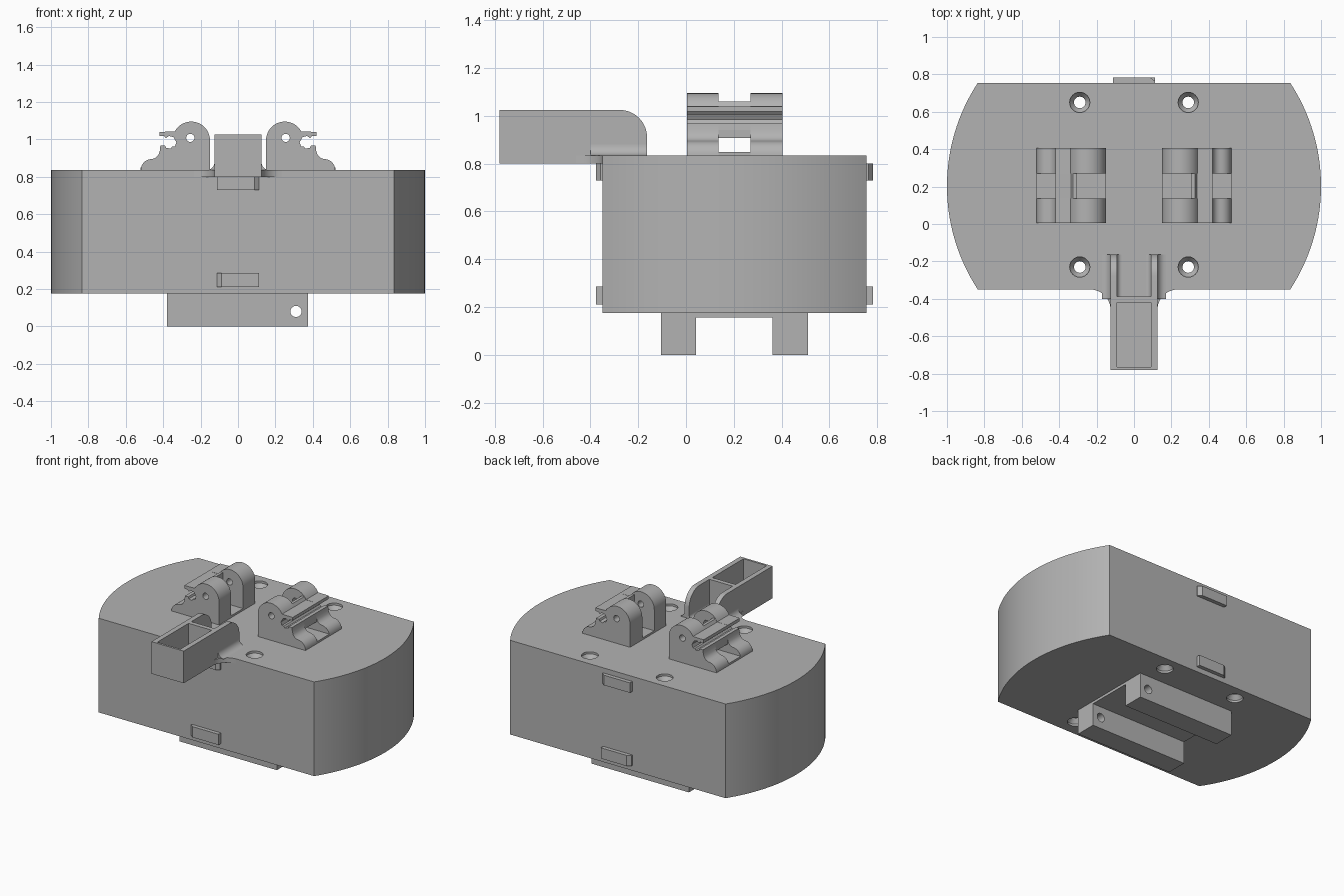
import bpy, bmesh
from math import sin, cos, radians, asin, degrees
from mathutils import Vector

cube = bpy.data.objects.get("Cube")
if cube:
    bpy.data.objects.remove(cube, do_unlink=True)

grey = bpy.data.materials.new("plain grey")
grey.use_nodes = True
tone = (0.45, 0.45, 0.45, 1)
grey.diffuse_color = tone
bsdf = grey.node_tree.nodes["Principled BSDF"]
bsdf.inputs["Base Color"].default_value = tone
bsdf.inputs["Roughness"].default_value = 0.6


def finish(name, bm):
    bmesh.ops.recalc_face_normals(bm, faces=bm.faces)
    mesh = bpy.data.meshes.new(name)
    bm.to_mesh(mesh)
    bm.free()
    mesh.materials.append(grey)
    obj = bpy.data.objects.new(name, mesh)
    bpy.context.collection.objects.link(obj)
    return obj


def prism(name, outline, axis, lo, hi):
    """Extrude a 2D outline along an axis; outlines are (y,z), (x,z) or (x,y)."""
    bm = bmesh.new()
    verts = []
    for a, b in outline:
        p = [a, b]
        p.insert("xyz".index(axis), lo)
        verts.append(bm.verts.new(p))
    face = bm.faces.new(verts)
    new = bmesh.ops.extrude_face_region(bm, geom=[face])["geom"]
    step = Vector([hi - lo if c == axis else 0 for c in "xyz"])
    bmesh.ops.translate(bm, vec=step, verts=[v for v in new if isinstance(v, bmesh.types.BMVert)])
    return finish(name, bm)


def box(name, x0, x1, y0, y1, z0, z1):
    return prism(name, [(x0, y0), (x1, y0), (x1, y1), (x0, y1)], "z", z0, z1)


def arc(cx, cy, r, start, end, n=16):
    angles = [radians(start + (end - start) * i / n) for i in range(n + 1)]
    return [(cx + r * cos(a), cy + r * sin(a)) for a in angles]


def activate(obj):
    bpy.ops.object.select_all(action="DESELECT")
    obj.select_set(True)
    bpy.context.view_layer.objects.active = obj


def cut(obj, cutter):
    mod = obj.modifiers.new("cut", "BOOLEAN")
    mod.operation = "DIFFERENCE"
    mod.solver = "EXACT"
    mod.object = cutter
    activate(obj)
    bpy.ops.object.modifier_apply(modifier=mod.name)
    bpy.data.objects.remove(cutter, do_unlink=True)


def smooth(obj):
    activate(obj)
    bpy.ops.object.shade_smooth_by_angle(angle=radians(30))


def screw_hole(x, y):
    """Spun profile of a through hole countersunk at both ends."""
    bm = bmesh.new()
    profile = [(0, 0.1), (0.054, 0.1), (0.054, 0.19), (0.031, 0.22),
               (0.031, 0.79), (0.054, 0.82), (0.054, 0.9), (0, 0.9)]
    rings = [[bm.verts.new((x + r * cos(radians(a)), y + r * sin(radians(a)), z))
              for a in range(0, 360, 15)] for r, z in profile[1:-1]]
    for low, high in zip(rings, rings[1:]):
        for i in range(len(low)):
            j = (i + 1) % len(low)
            bm.faces.new((low[i], low[j], high[j], high[i]))
    bm.faces.new(rings[0])
    bm.faces.new(rings[-1])
    return finish("hole_cutter", bm)


# Main housing: flat front and back, bowed ends
MID, HALF, BASE, TOP = 0.2025, 0.5525, 0.175, 0.835
R = 1.0075
sweep = degrees(asin(HALF / R))
outline = arc(1 - R, MID, R, -sweep, sweep, 32) + arc(R - 1, MID, R, 180 - sweep, 180 + sweep, 32)
housing = prism("housing", outline, "z", BASE, TOP)
for x in (-0.29, 0.29):
    for y in (-0.23, 0.65):
        cut(housing, screw_hole(x, y))
smooth(housing)

# Latch tabs, each chamfered at one end
for label, wall, out in (("front", -0.35, -0.377), ("back", 0.755, 0.782)):
    for level, z0, z1, s in (("upper", 0.73, 0.80, 1), ("lower", 0.21, 0.285, -1)):
        shape = [(-0.113 * s, wall), (-0.113 * s, out), (0.088 * s, out),
                 (0.113 * s, wall + (out - wall) * 0.3), (0.113 * s, wall)]
        prism(f"{label}_{level}_tab", shape, "z", z0, z1)

# Underside rails with a cross pin hole, joined by a thin plate
for label, y0, y1 in (("front", -0.105, 0.042), ("back", 0.362, 0.51)):
    rail = box(label + "_rail", -0.38, 0.375, y0, y1, 0, BASE)
    cut(rail, prism("pin_cutter", arc(0.31, 0.08, 0.03, 0, 345, 23), "y", y0 - 0.1, y1 + 0.1))
    smooth(rail)
box("rail_plate", -0.38, 0.375, 0.042, 0.362, 0.157, BASE)

# Front arm: open-topped box with two rounded cheeks running onto the lid
arm = box("arm_box", -0.125, 0.125, -0.78, -0.388, 0.80, 1.025)
cut(arm, box("pocket_cutter", -0.09, 0.09, -0.765, -0.42, 0.83, 1.2))
cheek_side = [(-0.388, 0.80), (-0.35, 0.80), (-0.35, 0.835), (-0.163, 0.835)] \
    + arc(-0.278, 0.91, 0.115, 0, 90) + [(-0.388, 1.025)]
for label, s in (("left", 1), ("right", -1)):
    smooth(prism(label + "_cheek", cheek_side, "x", 0.09 * s, 0.125 * s))
    outer = [(0.125 * s, TOP)] + [(x * s, z) for x, z in arc(0.17, TOP + 0.045, 0.045, 180, 270, 8)]
    smooth(prism(label + "_outer_fillet", outer, "y", -0.40, -0.163))
    inner = [(0.09 * s, TOP)] + [(x * s, z) for x, z in arc(0.065, TOP + 0.025, 0.025, 0, -90, 8)]
    smooth(prism(label + "_inner_fillet", inner, "y", -0.388, -0.163))
    web = [(0.125 * s, -0.35)] + [(x * s, y) for x, y in arc(0.235, -0.46, 0.11, 90, 180, 10)]
    smooth(prism(label + "_web", web, "z", 0.80, TOP))
box("arm_floor", -0.125, 0.125, -0.388, -0.35, 0.80, TOP)

# Spring clips: two lobes each, tied together by the jaw
jaw = [(0.42, 1.04), (0.42, 1.018), (0.395, 1.018), (0.385, 1.006), (0.37, 1.018),
       (0.345, 1.012), (0.33, 0.985), (0.337, 0.962), (0.352, 0.962), (0.36, 0.95),
       (0.385, 0.955), (0.39, 0.968), (0.415, 0.968), (0.418, 0.94)]
foot = arc(0.465, 0.94, 0.045, 190, 260, 6) + arc(0.46, 0.835, 0.06, 85, 0, 8)
lobe = [(0.15, TOP)] + arc(0.25, 0.995, 0.1, 180, 28, 20) + jaw + foot
bridge = [(0.305, 0.907), (0.305, 1.06), (0.325, 1.06), (0.337, 1.04)] + jaw + [(0.418, 0.907)]
for side, s in (("left", 1), ("right", -1)):
    flip = lambda pts: [(x * s, z) for x, z in pts]
    for label, y0, y1 in (("front", 0.005, 0.137), ("back", 0.27, 0.405)):
        part = prism(f"{side}_clip_{label}_lobe", flip(lobe), "y", y0, y1)
        cut(part, prism("pivot_cutter", flip(arc(0.255, 1.008, 0.022, 0, 345, 23)),
                        "y", y0 - 0.05, y1 + 0.05))
        smooth(part)
    prism(side + "_clip_jaw", flip(bridge), "y", 0.137, 0.27)
    box(side + "_clip_floor", 0.15 * s, 0.52 * s, 0.137, 0.27, TOP, 0.849)
